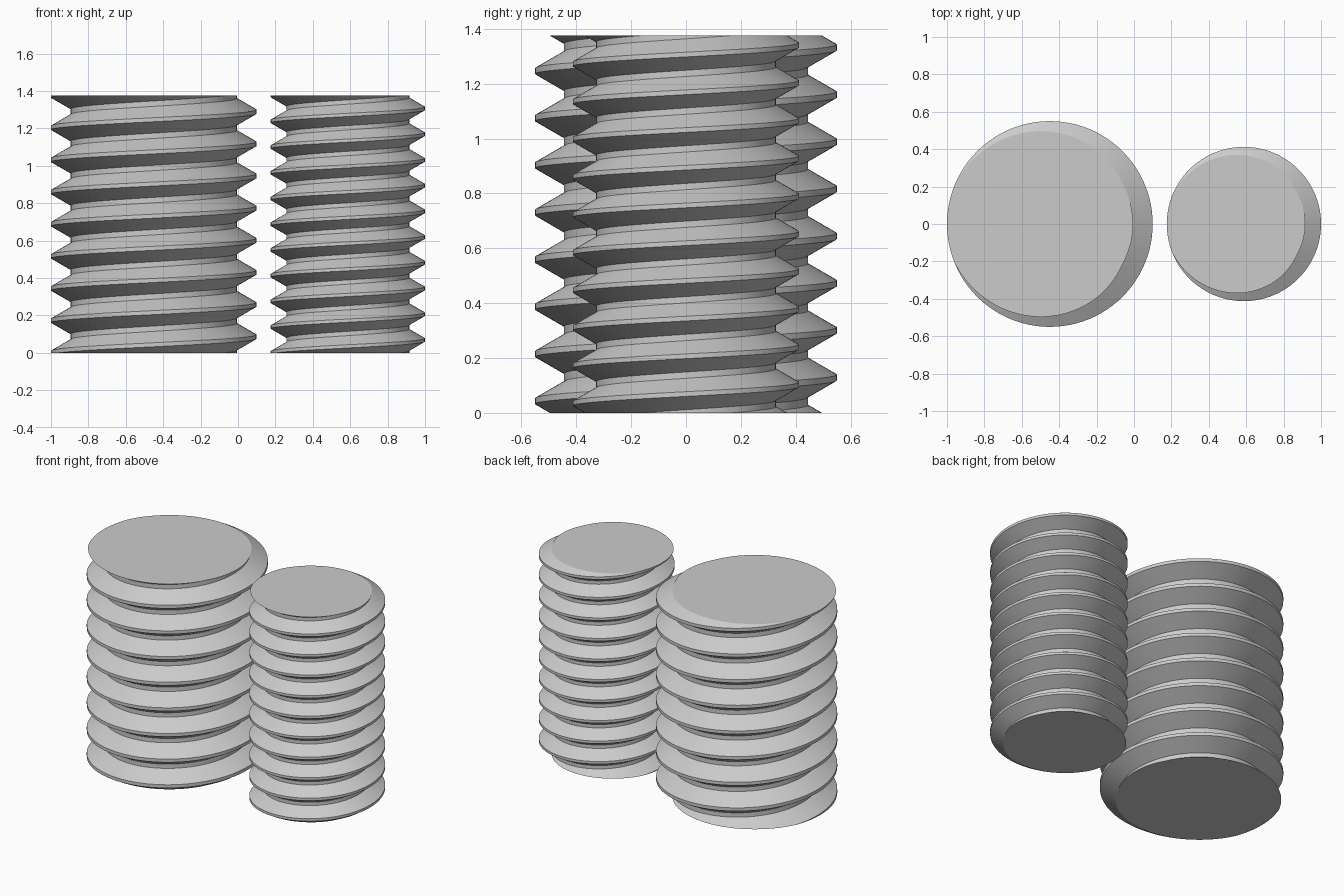
import bpy, bmesh, math

if "Cube" in bpy.data.objects:
    bpy.data.objects.remove(bpy.data.objects["Cube"])

HEIGHT = 1.375
SEGMENTS = 96

steel = bpy.data.materials.new("plain grey steel")
steel.diffuse_color = (0.6, 0.6, 0.6, 1)
steel.use_nodes = True
steel.node_tree.nodes["Principled BSDF"].inputs["Base Color"].default_value = steel.diffuse_color


def threaded_rod(name, x, radius, turns):
    """Right-handed threaded rod with 60 degree flanks and flat-cut ends."""
    pitch = HEIGHT / turns
    depth = 0.6134 * pitch
    crest, root = pitch / 8, pitch / 6
    # one thread tooth as (radius, height) points
    tooth = [(radius, -crest / 2), (radius, crest / 2),
             (radius - depth, (pitch - root) / 2),
             (radius - depth, (pitch + root) / 2)]

    bm = bmesh.new()
    columns = []
    for i in range(SEGMENTS):
        angle = 2 * math.pi * i / SEGMENTS
        lift = pitch * (i / SEGMENTS - 0.5)  # crest starts on the -x side
        columns.append([
            bm.verts.new((r * math.cos(angle), r * math.sin(angle), z + lift + k * pitch))
            for k in range(-2, turns + 3) for r, z in tooth])

    # join neighbouring columns; the last meets the first one turn higher
    for i in range(SEGMENTS):
        last = i == SEGMENTS - 1
        a = columns[i]
        b = columns[0][4:] if last else columns[i + 1]
        for j in range(min(len(a), len(b)) - 1):
            bm.faces.new((a[j], b[j], b[j + 1], a[j + 1]))

    # cut both ends flat and cap them
    for z, side in ((0, -1), (HEIGHT, 1)):
        bmesh.ops.bisect_plane(bm, geom=bm.verts[:] + bm.edges[:] + bm.faces[:],
                               dist=1e-5, plane_co=(0, 0, z), plane_no=(0, 0, side),
                               clear_outer=True)
    bmesh.ops.holes_fill(bm, edges=[e for e in bm.edges if e.is_boundary], sides=0)
    bmesh.ops.recalc_face_normals(bm, faces=bm.faces[:])

    mesh = bpy.data.meshes.new(name)
    bm.to_mesh(mesh)
    bm.free()
    mesh.materials.append(steel)
    rod = bpy.data.objects.new(name, mesh)
    rod.location.x = x
    bpy.context.collection.objects.link(rod)

    # smooth round the thread, sharp along its edges
    bpy.ops.object.select_all(action='DESELECT')
    rod.select_set(True)
    bpy.context.view_layer.objects.active = rod
    bpy.ops.object.shade_smooth_by_angle(angle=math.radians(25))


threaded_rod("large_threaded_rod", -0.45, 0.55, 8)
threaded_rod("small_threaded_rod", 0.5875, 0.4125, 10)
